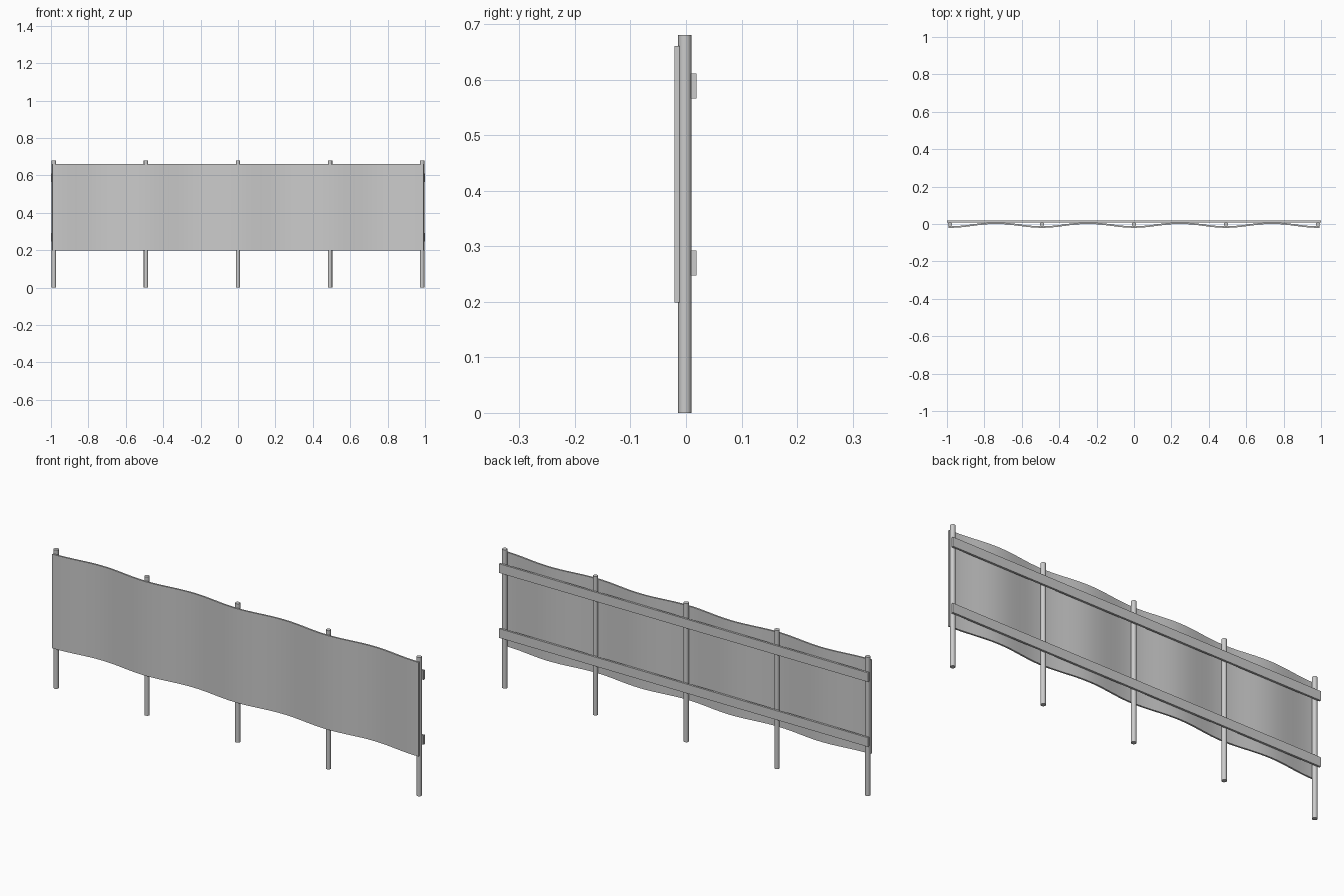
import bpy, bmesh, math
from mathutils import Matrix

cube = bpy.data.objects.get("Cube")
if cube:
    bpy.data.objects.remove(cube, do_unlink=True)

SPACING = 0.492
POSTS = [i * SPACING for i in range(-2, 3)]

grey = bpy.data.materials.new("plain_grey")
grey.use_nodes = True
colour = (0.6, 0.6, 0.6, 1)
grey.diffuse_color = colour
grey.node_tree.nodes["Principled BSDF"].inputs["Base Color"].default_value = colour


def finish(name, bm, smooth=False):
    bmesh.ops.recalc_face_normals(bm, faces=bm.faces)
    mesh = bpy.data.meshes.new(name)
    bm.to_mesh(mesh)
    bm.free()
    mesh.materials.append(grey)
    obj = bpy.data.objects.new(name, mesh)
    bpy.context.collection.objects.link(obj)
    if smooth:
        bpy.ops.object.select_all(action="DESELECT")
        obj.select_set(True)
        bpy.context.view_layer.objects.active = obj
        bpy.ops.object.shade_smooth_by_angle(angle=math.radians(50))
    return obj


# Round upright posts
for n, x in enumerate(POSTS):
    bm = bmesh.new()
    bmesh.ops.create_cone(bm, cap_ends=True, segments=12, radius1=0.012, radius2=0.012,
                          depth=0.68, matrix=Matrix.Translation((x, -0.002, 0.34)))
    finish(f"post_{n + 1}", bm, smooth=True)

# Straight rails across the back of the posts
for name, z in (("lower_rail", 0.27), ("upper_rail", 0.588)):
    bm = bmesh.new()
    size = Matrix.Diagonal((2.0, 0.010, 0.045, 1))
    bmesh.ops.create_cube(bm, size=1, matrix=Matrix.Translation((0, 0.014, z)) @ size)
    finish(name, bm)

# Sheet on the front, held at the posts and bowed back between them
HALF, STEPS, THICK = 0.993, 64, 0.0085
bm = bmesh.new()
outline = []
for i in range(STEPS + 1):
    x = -HALF + 2 * HALF * i / STEPS
    bow = 0.5 - 0.5 * math.cos(2 * math.pi * x / SPACING)
    outline.append((x, -0.0205 + 0.021 * bow))
back = [(x, y + THICK) for x, y in reversed(outline)]
face = bm.faces.new([bm.verts.new((x, y, 0.199)) for x, y in outline + back])
top = bmesh.ops.extrude_face_region(bm, geom=[face])["geom"]
bmesh.ops.translate(bm, vec=(0, 0, 0.461), verts=[v for v in top if isinstance(v, bmesh.types.BMVert)])
finish("front_sheet", bm, smooth=True)
